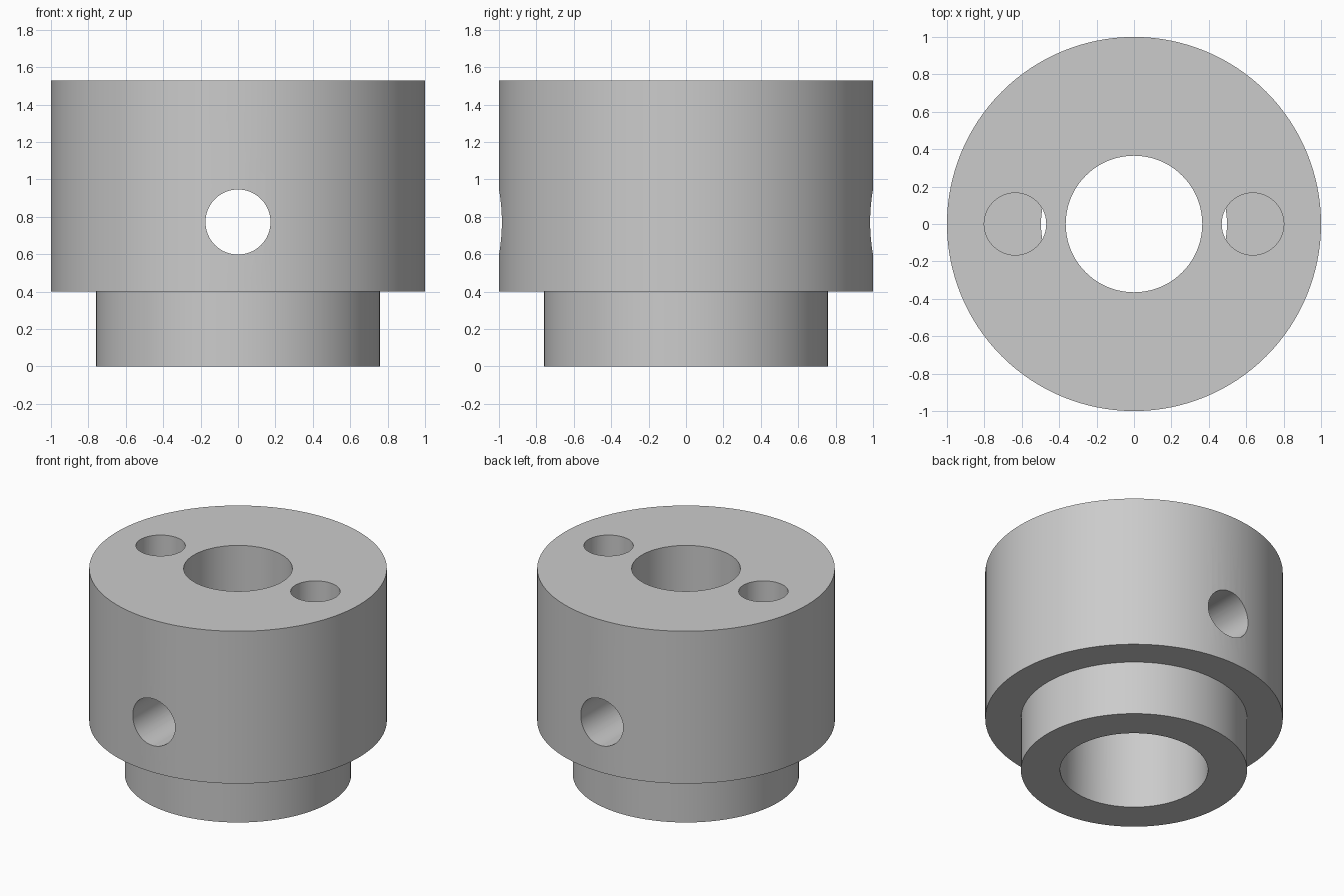
import bpy, bmesh, math
from mathutils import Vector

cube = bpy.data.objects.get("Cube")
if cube:
    bpy.data.objects.remove(cube, do_unlink=True)

SEGMENTS = 128

grey = bpy.data.materials.new("plain grey")
grey.use_nodes = True
colour = (0.6, 0.6, 0.6, 1)
grey.diffuse_color = colour
grey.node_tree.nodes["Principled BSDF"].inputs["Base Color"].default_value = colour


def lathe(name, profile):
    """Closed (radius, height) profile turned about the z axis."""
    bm = bmesh.new()
    verts = [bm.verts.new((r, 0, z)) for r, z in profile]
    edges = [bm.edges.new((verts[i - 1], verts[i])) for i in range(len(verts))]
    bmesh.ops.spin(bm, geom=verts + edges, cent=(0, 0, 0), axis=(0, 0, 1),
                   angle=math.tau, steps=SEGMENTS, use_merge=True)
    bmesh.ops.remove_doubles(bm, verts=bm.verts, dist=0.0001)
    bmesh.ops.recalc_face_normals(bm, faces=bm.faces)
    mesh = bpy.data.meshes.new(name)
    bm.to_mesh(mesh)
    bm.free()
    obj = bpy.data.objects.new(name, mesh)
    bpy.context.collection.objects.link(obj)
    mesh.materials.append(grey)
    return obj


def drill(target, start, end, radius):
    """Cut a round hole between two points, then discard the cutter."""
    start, end = Vector(start), Vector(end)
    axis = end - start
    bpy.ops.mesh.primitive_cylinder_add(
        vertices=64, radius=radius, depth=axis.length, location=(start + end) / 2,
        rotation=axis.to_track_quat('Z', 'Y').to_euler())
    cutter = bpy.context.object
    cutter.name = "hole_cutter"
    cutter.hide_render = True
    cutter.data.materials.append(grey)
    mod = target.modifiers.new("hole", 'BOOLEAN')
    mod.operation = 'DIFFERENCE'
    mod.solver = 'EXACT'
    mod.object = cutter
    bpy.context.view_layer.objects.active = target
    bpy.ops.object.modifier_apply(modifier=mod.name)
    bpy.data.objects.remove(cutter, do_unlink=True)


# Turned body: wide drum, narrower neck, stepped bore
top, shoulder, step = 1.53, 0.4, 1.0
body = lathe("stepped_collar", [
    (0.365, top), (1.0, top), (1.0, shoulder), (0.76, shoulder),
    (0.76, 0), (0.497, 0), (0.497, step), (0.365, step)])

# Blind holes in the top and cross holes through the front and back walls
for side in (-1, 1):
    drill(body, (side * 0.635, 0, top + 0.1), (side * 0.635, 0, 0.8), 0.166)
    drill(body, (0, side * 1.1, 0.772), (0, side * 0.1, 0.772), 0.174)

bpy.ops.object.select_all(action='DESELECT')
body.select_set(True)
bpy.context.view_layer.objects.active = body
bpy.ops.object.shade_smooth_by_angle(angle=math.radians(30))
